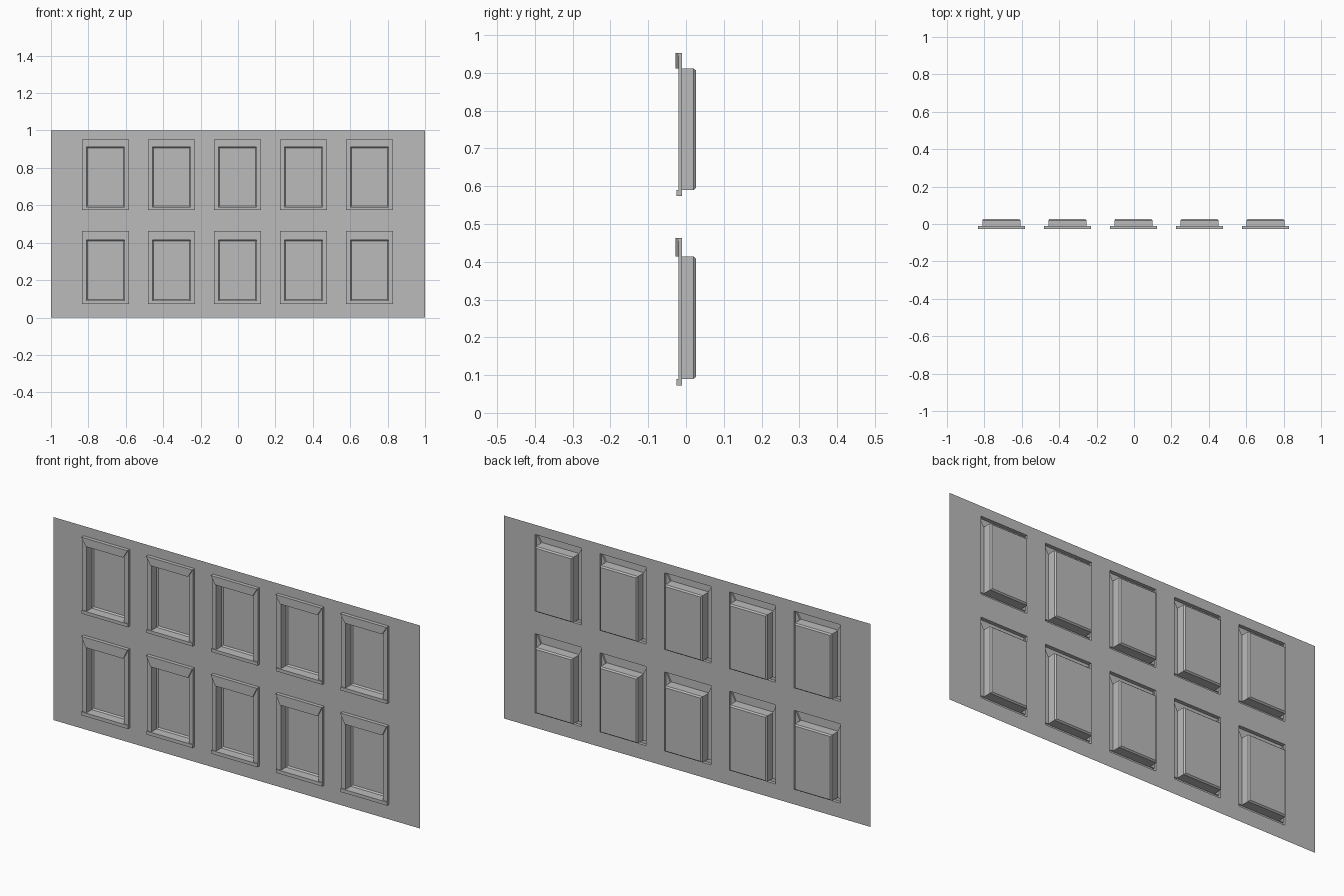
import bpy, bmesh

cube = bpy.data.objects.get("Cube")
if cube:
    bpy.data.objects.remove(cube)

# Single plaster colour
plaster = bpy.data.materials.new("grey_plaster")
plaster.use_nodes = True
GREY = (0.5, 0.5, 0.5, 1)
plaster.diffuse_color = GREY
plaster.node_tree.nodes["Principled BSDF"].inputs["Base Color"].default_value = GREY

# Depths of the layers, front to back
LINTEL_Y, SILL_Y, TRIM_Y, WALL_Y = -0.028, -0.025, -0.02, -0.01
CHAMFER_Y, PANE_Y = 0.02, 0.027
TRIM_X, OPEN_X, CHAMFER = 0.126, 0.102, 0.006
COLUMNS = [-0.003 + 0.353 * i for i in (-2, -1, 0, 1, 2)]
# Each row: trim bottom, opening bottom, opening top, trim top
ROWS = {"lower": (0.073, 0.09, 0.414, 0.463),
        "upper": (0.574, 0.59, 0.912, 0.952)}


def finish(bm, name):
    mesh = bpy.data.meshes.new(name)
    bm.to_mesh(mesh)
    bm.free()
    mesh.materials.append(plaster)
    return mesh


def place(mesh, name, x=0):
    obj = bpy.data.objects.new(name, mesh)
    obj.location.x = x
    bpy.context.collection.objects.link(obj)


def pull(bm, edges, y):
    """Extrude edges straight to depth y; return the new edges."""
    geom = bmesh.ops.extrude_edge_only(bm, edges=edges)["geom"]
    for v in geom:
        if isinstance(v, bmesh.types.BMVert):
            v.co.y = y
    return [e for e in geom if isinstance(e, bmesh.types.BMEdge)]


def raise_face(bm, face, y):
    """Raise a hollow moulding from one trim face."""
    geom = bmesh.ops.extrude_face_region(bm, geom=[face])["geom"]
    for v in geom:
        if isinstance(v, bmesh.types.BMVert):
            v.co.y = y
    if face.is_valid:
        bmesh.ops.delete(bm, geom=[face], context="FACES_ONLY")


def window_mesh(name, bottom, sill, head, top):
    bm = bmesh.new()
    points = {}

    def vert(x, z):
        if (x, z) not in points:
            points[x, z] = bm.verts.new((x, TRIM_Y, z))
        return points[x, z]

    def face(*corners):
        return bm.faces.new([vert(*c) for c in corners])

    # Trim around the opening
    t, o = TRIM_X, OPEN_X
    sill_face = face((-t, bottom), (t, bottom), (t, sill), (o, sill), (-o, sill), (-t, sill))
    lintel_face = face((-o, head), (o, head), (t, top), (-t, top))
    for s in (-1, 1):
        face((s * t, sill), (s * t, top), (s * o, head), (s * o, sill))

    rim = [e for e in bm.edges if e.is_boundary]
    inner = [e for e in rim if all(abs(v.co.x) < o + 0.001 for v in e.verts)]
    outer = [e for e in rim if e not in inner]

    # Outer return to the wall, then recess with chamfered pane
    pull(bm, outer, WALL_Y)
    edge = pull(bm, inner, CHAMFER_Y)
    edge = pull(bm, edge, PANE_Y)
    mid = (sill + head) / 2
    for v in {v for e in edge for v in e.verts}:
        v.co.x -= CHAMFER if v.co.x > 0 else -CHAMFER
        v.co.z -= CHAMFER if v.co.z > mid else -CHAMFER
    pane = bmesh.ops.contextual_create(bm, geom=edge)["faces"][0]

    # Projecting sill and mitred lintel
    raise_face(bm, sill_face, SILL_Y)
    raise_face(bm, lintel_face, LINTEL_Y)

    bmesh.ops.recalc_face_normals(bm, faces=bm.faces)
    if pane.normal.y > 0:
        bmesh.ops.reverse_faces(bm, faces=bm.faces)
    return finish(bm, name)


# Wall sheet with an open cell behind each window
xs = [-1] + [c + s * TRIM_X for c in COLUMNS for s in (-1, 1)] + [1]
zs = [0] + [z for row in ROWS.values() for z in (row[0], row[3])] + [1]
bm = bmesh.new()
grid = [[bm.verts.new((x, WALL_Y, z)) for z in zs] for x in xs]
for i in range(len(xs) - 1):
    for j in range(len(zs) - 1):
        if not (i % 2 and j % 2):
            bm.faces.new((grid[i][j], grid[i + 1][j], grid[i + 1][j + 1], grid[i][j + 1]))
# Merge the cells into large flat panels
bmesh.ops.dissolve_limit(bm, angle_limit=0.01, verts=bm.verts, edges=bm.edges)
place(finish(bm, "wall"), "wall")

# Windows: one shared shape per row
for row, heights in ROWS.items():
    mesh = window_mesh(row + "_window", *heights)
    for n, x in enumerate(COLUMNS, 1):
        place(mesh, f"{row}_window_{n}", x)
